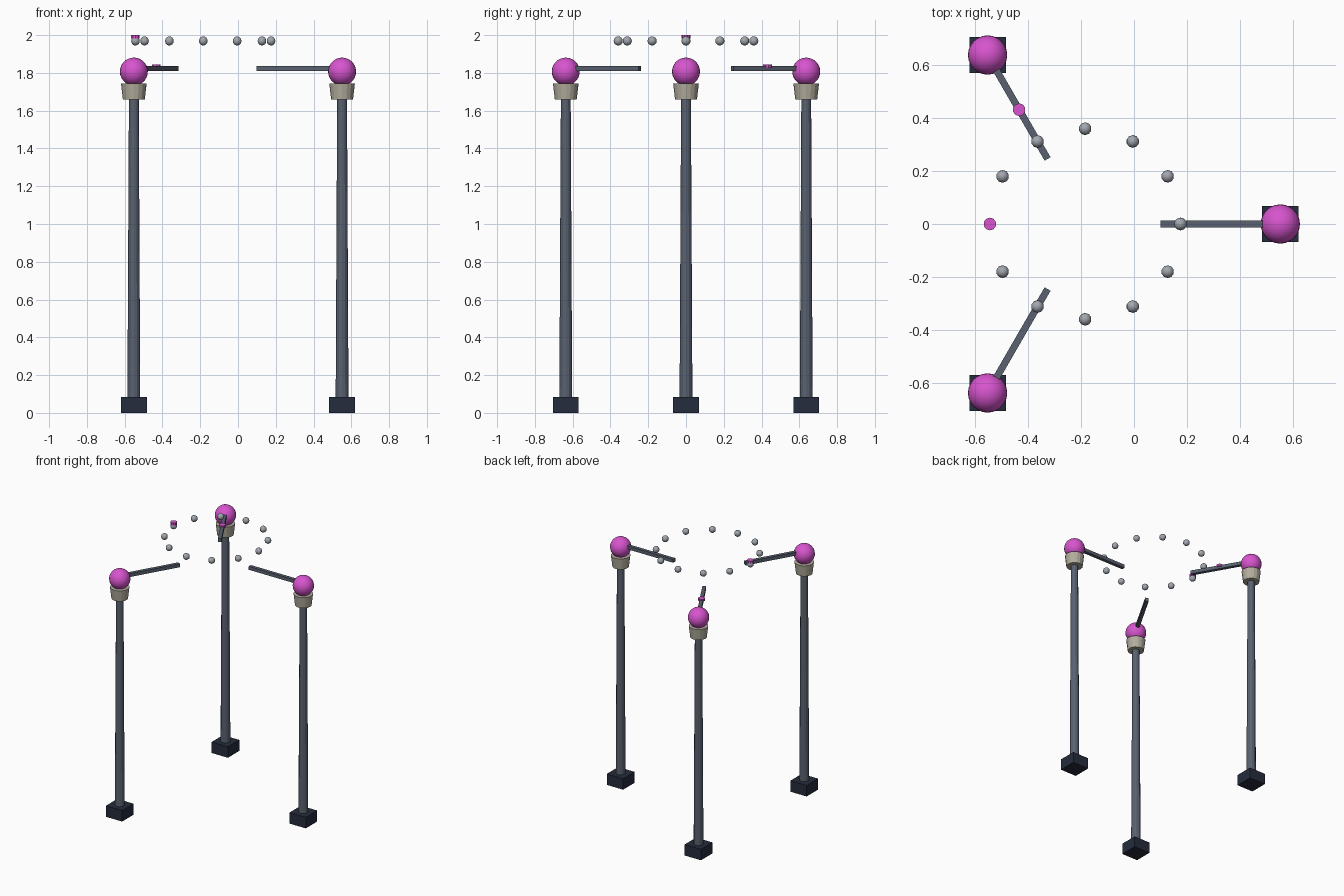
import bpy
from math import cos, sin, radians

if "Cube" in bpy.data.objects:
    bpy.data.objects.remove(bpy.data.objects["Cube"])

CX = -0.184      # centre of the three-post ring
POST_R = 0.735


def material(name, rgb):
    m = bpy.data.materials.new(name)
    m.diffuse_color = (*rgb, 1)
    m.use_nodes = True
    m.node_tree.nodes["Principled BSDF"].inputs["Base Color"].default_value = m.diffuse_color
    return m


SLATE = material("slate", (0.10, 0.12, 0.16))
NAVY = material("navy", (0.018, 0.025, 0.045))
STONE = material("stone", (0.45, 0.42, 0.34))
PINK = material("magenta", (0.68, 0.09, 0.62))
STEEL = material("steel", (0.36, 0.39, 0.43))


def polar(r, deg, z):
    a = radians(deg)
    return (CX + r * cos(a), r * sin(a), z)


def finish(name, mat, smooth=False):
    o = bpy.context.object
    o.name = name
    o.data.materials.append(mat)
    if smooth:
        bpy.ops.object.shade_smooth_by_angle(angle=radians(40))
    return o


def box(name, loc, size, mat, turn=0):
    bpy.ops.mesh.primitive_cube_add(size=1, location=loc)
    o = finish(name, mat)
    o.scale = size
    o.rotation_euler.z = radians(turn)


def cone(name, loc, z0, z1, r0, r1, sides, mat):
    bpy.ops.mesh.primitive_cone_add(vertices=sides, radius1=r0, radius2=r1, depth=z1 - z0,
                                    location=(loc[0], loc[1], (z0 + z1) / 2))
    finish(name, mat)


def ball(name, loc, r, seg, rings, mat, smooth=False):
    bpy.ops.mesh.primitive_uv_sphere_add(segments=seg, ring_count=rings, radius=r, location=loc)
    finish(name, mat, smooth)


# Three posts: foot, tapered pole, cup, globe and inward arm
for i, deg in enumerate((0, 120, 240), 1):
    p = polar(POST_R, deg, 0)
    box(f"foot_{i}", (p[0], p[1], 0.042), (0.137, 0.137, 0.084), NAVY)
    cone(f"pole_{i}", p, 0.08, 1.67, 0.034, 0.026, 12, SLATE)
    cone(f"cup_{i}", p, 1.66, 1.745, 0.058, 0.068, 16, STONE)
    ball(f"globe_{i}", (p[0], p[1], 1.807), 0.074, 24, 14, PINK, True)
    r0, r1 = 0.283, 0.735
    box(f"arm_{i}", polar((r0 + r1) / 2, deg, 1.824), (r1 - r0, 0.026, 0.026), SLATE, deg)

# Floating ring of small beads
for k in range(12):
    ball(f"bead_{k + 1}", polar(0.359, 30 * k, 1.969), 0.024, 10, 8, STEEL, True)

# Marker discs on one bead and one arm
cone("bead_marker", polar(0.359, 180, 0), 1.982, 2.0, 0.024, 0.024, 10, PINK)
cone("arm_marker", polar(0.497, 120, 0), 1.826, 1.844, 0.024, 0.024, 10, PINK)
